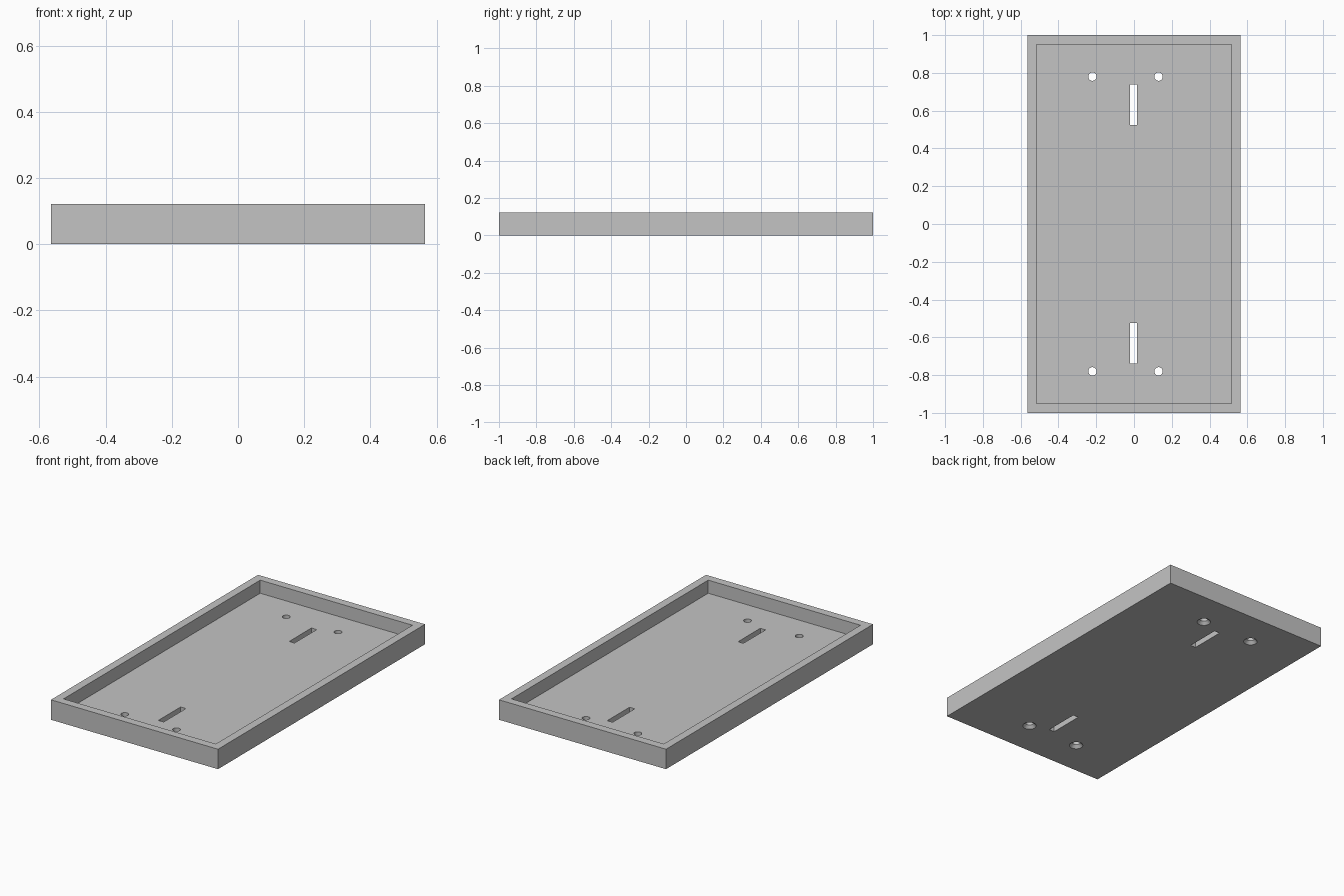
import bpy
import bmesh
from math import radians
from mathutils import Matrix, Vector

default = bpy.data.objects.get("Cube")
if default:
    bpy.data.objects.remove(default, do_unlink=True)

WIDTH, LENGTH, HEIGHT = 1.13, 2.0, 0.122
RIM, FLOOR = 0.05, 0.042

grey = bpy.data.materials.new("plain_grey")
grey.use_nodes = True
grey.diffuse_color = (0.55, 0.55, 0.55, 1)
grey.node_tree.nodes["Principled BSDF"].inputs["Base Color"].default_value = grey.diffuse_color


def make_object(name, bm):
    mesh = bpy.data.meshes.new(name)
    bmesh.ops.recalc_face_normals(bm, faces=bm.faces)
    bm.to_mesh(mesh)
    bm.free()
    mesh.materials.append(grey)
    obj = bpy.data.objects.new(name, mesh)
    bpy.context.collection.objects.link(obj)
    return obj


def add_box(bm, x, y, z0, size_x, size_y, size_z):
    place = Matrix.Translation((x, y, z0 + size_z / 2))
    bmesh.ops.create_cube(bm, size=1, matrix=place @ Matrix.Diagonal((size_x, size_y, size_z, 1)))


def add_countersunk_hole(bm, x, y):
    # Revolved profile: wide cone at the underside, straight bore above
    profile = [(0, -0.02), (0.039, -0.02), (0.039, 0), (0.022, 0.018), (0.022, 0.08), (0, 0.08)]
    verts = [bm.verts.new((x + r, y, z)) for r, z in profile]
    edges = [bm.edges.new(pair) for pair in zip(verts, verts[1:])]
    bmesh.ops.spin(bm, geom=verts + edges, cent=Vector((x, y, 0)), axis=(0, 0, 1),
                   angle=radians(360), steps=32, use_duplicate=False)
    bmesh.ops.remove_doubles(bm, verts=bm.verts, dist=0.0001)


# Tray block
bm = bmesh.new()
add_box(bm, 0, 0, 0, WIDTH, LENGTH, HEIGHT)
tray = make_object("tray", bm)

# Pocket cutter that leaves the floor and the rim
bm = bmesh.new()
add_box(bm, 0, 0, FLOOR, WIDTH - 2 * RIM, LENGTH - 2 * RIM, HEIGHT)
cutters = [make_object("pocket_cutter", bm)]

# Slots and screw holes at both ends of the floor
bm = bmesh.new()
for end in (-1, 1):
    add_box(bm, -0.003, end * 0.632, -0.02, 0.036, 0.215, 0.1)
    for x in (-0.22, 0.13):
        add_countersunk_hole(bm, x, end * 0.78)
cutters.append(make_object("floor_hole_cutter", bm))

# Cut, bake the result and discard the cutters
for cutter in cutters:
    cutter.hide_render = True
    cut = tray.modifiers.new(cutter.name, 'BOOLEAN')
    cut.operation = 'DIFFERENCE'
    cut.solver = 'EXACT'
    cut.object = cutter

bpy.ops.object.select_all(action='DESELECT')
tray.select_set(True)
bpy.context.view_layer.objects.active = tray
for cutter in cutters:
    bpy.ops.object.modifier_apply(modifier=cutter.name)
    bpy.data.objects.remove(cutter, do_unlink=True)
bpy.ops.object.shade_smooth_by_angle(angle=radians(30))
